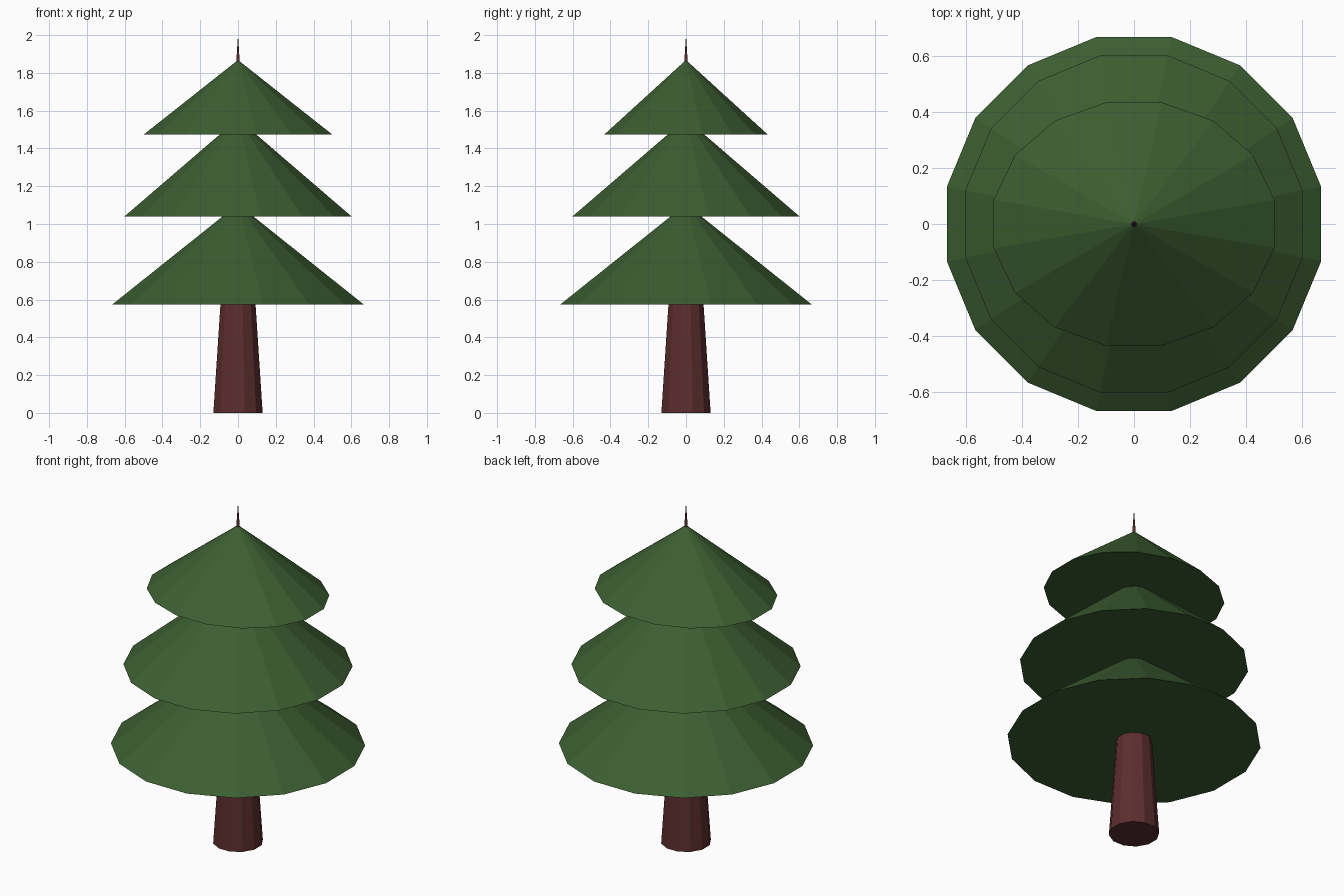
import bpy
import bmesh
from math import cos, sin, tau

cube = bpy.data.objects.get("Cube")
if cube:
    bpy.data.objects.remove(cube)


def material(name, rgb):
    mat = bpy.data.materials.new(name)
    mat.use_nodes = True
    mat.diffuse_color = (*rgb, 1)
    mat.node_tree.nodes["Principled BSDF"].inputs["Base Color"].default_value = (*rgb, 1)
    return mat


def cone(name, sides, rx, ry, base, tip, mat):
    """Flat-shaded cone with a closed base and flat sides facing the axes."""
    bm = bmesh.new()
    angles = [tau * (i + 0.5) / sides for i in range(sides)]
    ring = [bm.verts.new((rx * cos(a), ry * sin(a), base)) for a in angles]
    apex = bm.verts.new((0, 0, tip))
    bm.faces.new(ring[::-1])
    for i, v in enumerate(ring):
        bm.faces.new((v, ring[(i + 1) % sides], apex))
    mesh = bpy.data.meshes.new(name)
    bm.to_mesh(mesh)
    bm.free()
    mesh.materials.append(mat)
    obj = bpy.data.objects.new(name, mesh)
    bpy.context.collection.objects.link(obj)
    return obj


bark = material("bark_brown", (0.107, 0.027, 0.028))
needles = material("needle_green", (0.045, 0.112, 0.031))

# Trunk tapers through the whole tree and pokes out at the top
cone("trunk", 12, 0.135, 0.135, 0, 2, bark)

# Foliage tiers, the top one slightly narrower front to back
cone("lower_foliage", 16, 0.68, 0.68, 0.573, 1.105, needles)
cone("middle_foliage", 16, 0.613, 0.613, 1.04, 1.557, needles)
cone("upper_foliage", 16, 0.51, 0.442, 1.473, 1.868, needles)
